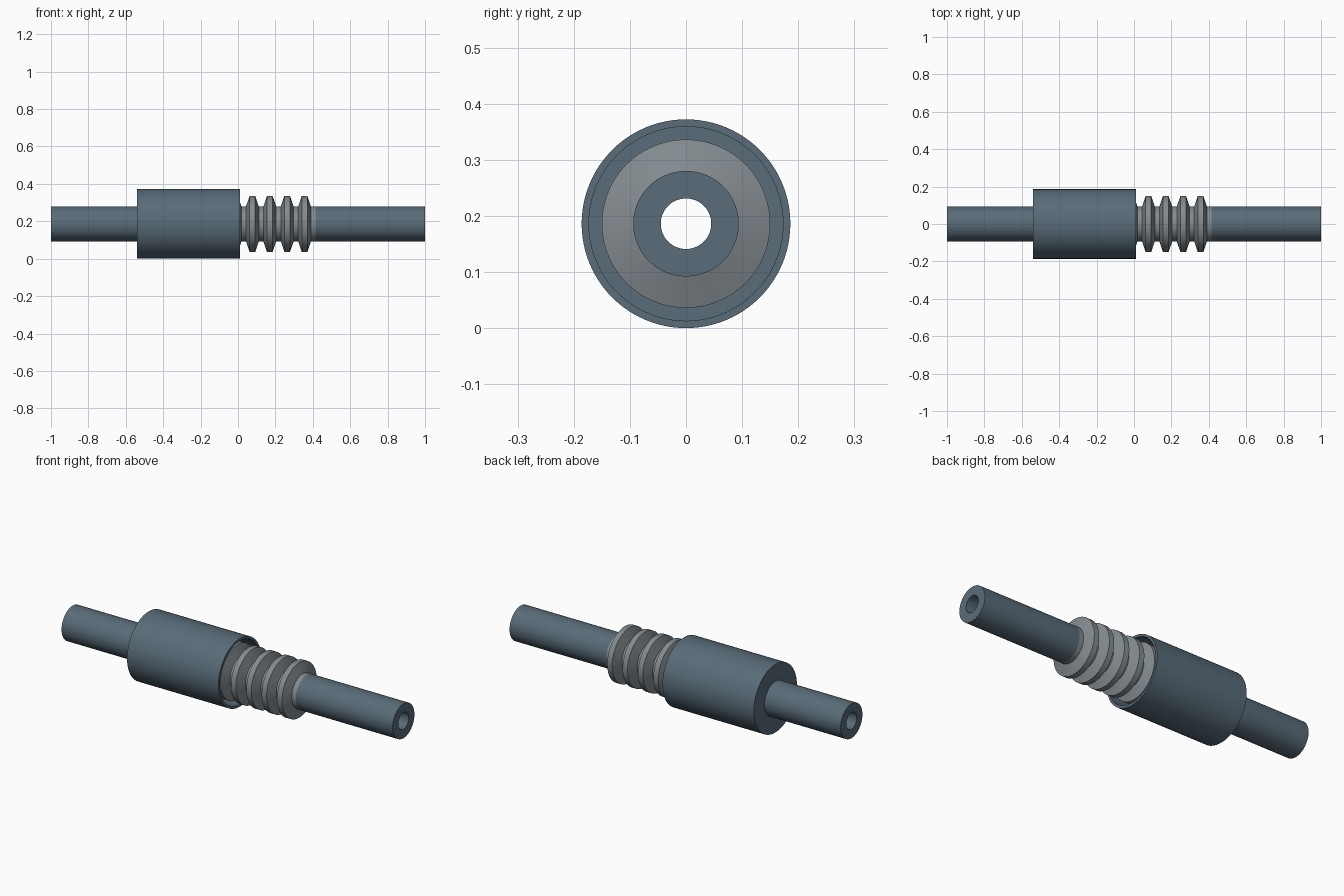
import bpy, bmesh, math

if "Cube" in bpy.data.objects:
    bpy.data.objects.remove(bpy.data.objects["Cube"])

AXIS_Z = 0.186      # height of the common axis
SIDES = 96
TUBE, BORE = 0.094, 0.045
SLEEVE, SLEEVE_IN = 0.186, 0.173
CREST = 0.15


def material(name, color):
    m = bpy.data.materials.new(name)
    m.diffuse_color = (*color, 1)
    m.use_nodes = True
    m.node_tree.nodes["Principled BSDF"].inputs["Base Color"].default_value = m.diffuse_color
    return m


def lathe(name, profile, mat):
    """Revolve a closed (x, radius) profile around the x axis."""
    bm = bmesh.new()
    rings = []
    for i in range(SIDES):
        a = 2 * math.pi * i / SIDES
        rings.append([bm.verts.new((x, r * math.cos(a), AXIS_Z + r * math.sin(a)))
                      for x, r in profile])
    n = len(profile)
    for i in range(SIDES):
        p, q = rings[i], rings[(i + 1) % SIDES]
        for j in range(n):
            k = (j + 1) % n
            bm.faces.new((p[j], p[k], q[k], q[j]))
    bmesh.ops.recalc_face_normals(bm, faces=bm.faces)
    mesh = bpy.data.meshes.new(name)
    bm.to_mesh(mesh)
    bm.free()
    obj = bpy.data.objects.new(name, mesh)
    bpy.context.collection.objects.link(obj)
    mesh.materials.append(mat)
    bpy.context.view_layer.objects.active = obj
    obj.select_set(True)
    bpy.ops.object.shade_smooth_by_angle(angle=math.radians(25))
    obj.select_set(False)
    return obj


steel = material("blue_steel", (0.10, 0.15, 0.19))
grey = material("bellows_grey", (0.23, 0.26, 0.28))

# Plain pipe ends
for name, x0, x1 in (("left_pipe", -1.0, -0.54), ("right_pipe", 0.415, 1.0)):
    lathe(name, [(x0, BORE), (x0, TUBE), (x1, TUBE), (x1, BORE)], steel)

# Outer sleeve: cup with a closed left wall, open towards the right
lathe("outer_sleeve", [(-0.54, TUBE), (-0.54, SLEEVE), (0.012, SLEEVE),
                       (0.012, SLEEVE_IN), (-0.527, SLEEVE_IN), (-0.527, TUBE)], steel)

# Corrugated bellows: ten crests, six of them hidden in the sleeve
profile = [(-0.54, BORE), (-0.54, TUBE)]
for i in range(10):
    c = -0.481 + 0.093 * i
    profile += [(c - 0.034, TUBE), (c - 0.015, CREST), (c + 0.015, CREST), (c + 0.034, TUBE)]
profile += [(0.415, TUBE), (0.415, BORE)]
lathe("bellows", profile, grey)
